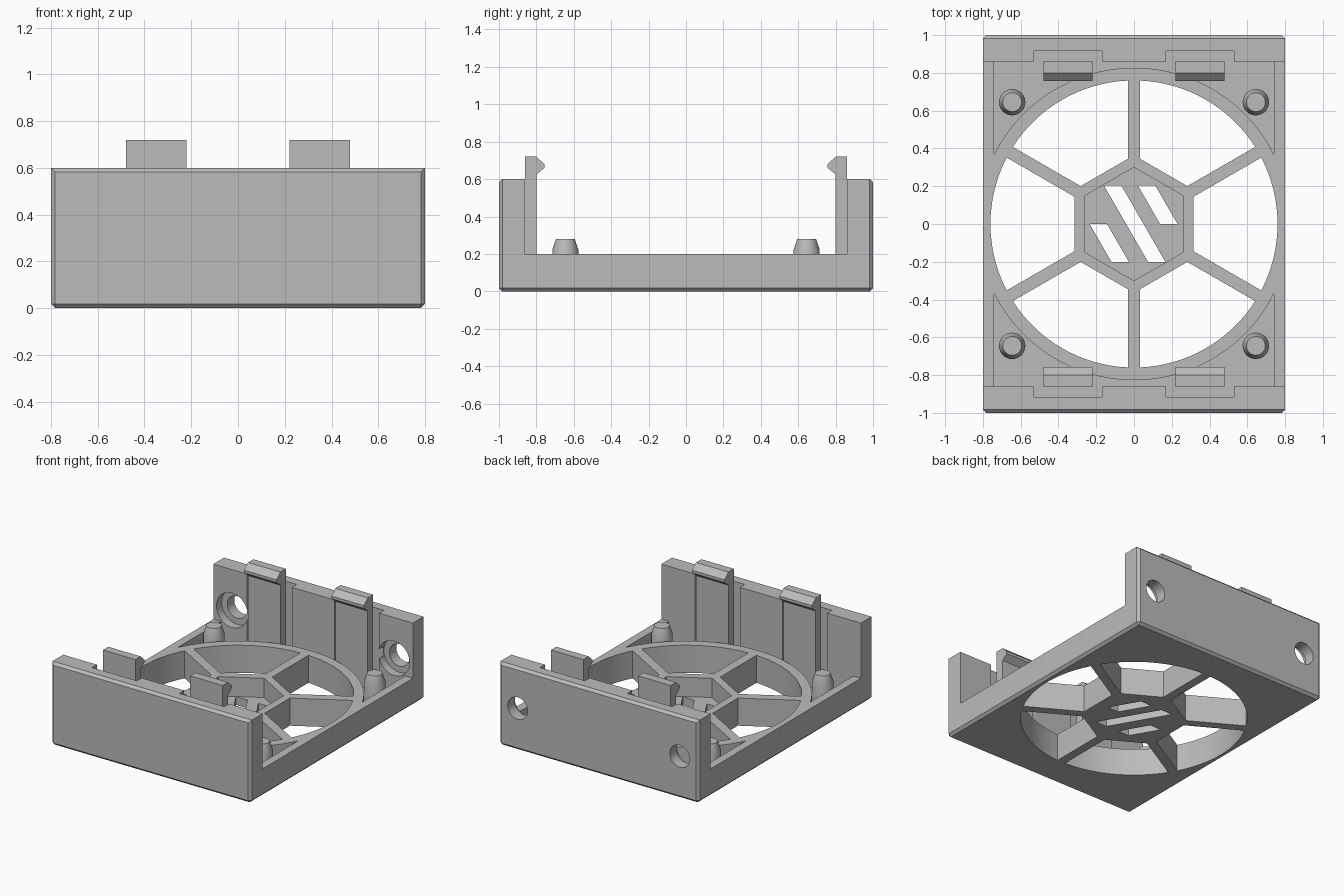
import bpy, bmesh, math
from math import sin, cos, pi, radians, sqrt, asin
from mathutils import Matrix

cube = bpy.data.objects.get("Cube")
if cube:
    bpy.data.objects.remove(cube, do_unlink=True)

grey = bpy.data.materials.new("plain grey")
grey.use_nodes = True
colour = (0.5, 0.5, 0.5, 1)
grey.diffuse_color = colour
grey.node_tree.nodes["Principled BSDF"].inputs["Base Color"].default_value = colour

FLOOR = 0.06    # floor of the sunken areas
DECK = 0.2      # top of the base plate


def make(name, bm):
    bmesh.ops.recalc_face_normals(bm, faces=bm.faces)
    mesh = bpy.data.meshes.new(name)
    bm.to_mesh(mesh)
    bm.free()
    mesh.materials.append(grey)
    ob = bpy.data.objects.new(name, mesh)
    bpy.context.collection.objects.link(ob)
    return ob


def add_prism(bm, points, axis, lo, hi):
    """Extrude a 2D outline along z (points are x,y) or x (points are y,z)."""
    place = (lambda p, h: (p[0], p[1], h)) if axis == "z" else (lambda p, h: (h, p[0], p[1]))
    face = bm.faces.new([bm.verts.new(place(p, lo)) for p in points])
    out = bmesh.ops.extrude_face_region(bm, geom=[face])
    step = place((0, 0), hi - lo)
    bmesh.ops.translate(bm, vec=step, verts=[v for v in out["geom"] if isinstance(v, bmesh.types.BMVert)])


def add_box(bm, x0, x1, y0, y1, z0, z1):
    add_prism(bm, [(x0, y0), (x1, y0), (x1, y1), (x0, y1)], "z", z0, z1)


def add_rod_y(bm, x, z, r, y0, y1):
    m = Matrix.Translation((x, (y0 + y1) / 2, z)) @ Matrix.Rotation(pi / 2, 4, "X")
    bmesh.ops.create_cone(bm, cap_ends=True, segments=40, radius1=r, radius2=r, depth=y1 - y0, matrix=m)


def cut(target, bm):
    cutter = make("cutter", bm)
    cutter.hide_render = True
    mod = target.modifiers.new("cut", "BOOLEAN")
    mod.operation, mod.solver, mod.object = "DIFFERENCE", "EXACT", cutter
    bpy.context.view_layer.objects.active = target
    bpy.ops.object.modifier_apply(modifier=mod.name)
    bpy.data.objects.remove(cutter, do_unlink=True)


def smooth(ob):
    bpy.ops.object.select_all(action="DESELECT")
    ob.select_set(True)
    bpy.context.view_layer.objects.active = ob
    bpy.ops.object.shade_smooth_by_angle(angle=radians(30))


# Outer block with chamfered bottom and end-wall edges
bm = bmesh.new()
add_box(bm, -0.8, 0.8, -1, 1, 0, 0.6)
edges = [e for e in bm.edges
         if all(v.co.z < 0.01 for v in e.verts) or abs(e.verts[0].co.y - e.verts[1].co.y) < 0.01]
bmesh.ops.bevel(bm, geom=edges, offset=0.018, segments=1, affect="EDGES")
body = make("bracket_body", bm)

# Channel between the two end walls
bm = bmesh.new()
add_box(bm, -1, 1, -0.86, 0.86, DECK, 1)
cut(body, bm)

# Sunken areas outside the ring
bm = bmesh.new()
R = 0.827
end = math.acos(0.74 / R)
for s in (-1, 1):
    arc = [end + (pi - 2 * end) * i / 48 for i in range(49)]
    outline = [(-0.74, s * 0.86), (0.74, s * 0.86)] + [(R * cos(a), s * R * sin(a)) for a in arc]
    add_prism(bm, outline, "z", FLOOR, 0.3)
cut(body, bm)

# Six openings, leaving the spokes and the hexagonal hub
bm = bmesh.new()
R, HALF, HUB = 0.76, 0.0325, 0.315
t = (HUB - HALF * 0.5) / cos(pi / 6)
v = t * 0.5 - HALF * cos(pi / 6)
a1 = pi / 6 - asin(HALF / R)
local = [(HUB, v), (HUB, -v)] + [(R * cos(a), R * sin(a)) for a in [-a1 + 2 * a1 * i / 16 for i in range(17)]]
for k in range(6):
    c, s = cos(k * pi / 3), sin(k * pi / 3)
    add_prism(bm, [(x * c - y * s, x * s + y * c) for x, y in local], "z", -0.1, 0.3)
cut(body, bm)

# Hollow of the hub
bm = bmesh.new()
rad = 0.26 / cos(pi / 6)
add_prism(bm, [(rad * cos(pi / 6 + k * pi / 3), rad * sin(pi / 6 + k * pi / 3)) for k in range(6)],
          "z", FLOOR, 0.3)
cut(body, bm)

# Slanted vent slots: top left x, top y, bottom y
bm = bmesh.new()
for x, y0, y1 in ((-0.16, 0.205, -0.2), (0.02, 0.205, 0.0), (-0.235, 0.0, -0.2)):
    dx = (y0 - y1) * math.tan(pi / 6)
    add_prism(bm, [(x, y0), (x + 0.092, y0), (x + 0.092 + dx, y1), (x + dx, y1)], "z", -0.1, 0.1)
cut(body, bm)

# Recesses in the walls behind the clips
bm = bmesh.new()
for sx in (-1, 1):
    for y0, y1 in ((-0.915, -0.855), (0.855, 0.915)):
        add_box(bm, sx * 0.35 - 0.18, sx * 0.35 + 0.18, y0, y1, FLOOR, 0.8)
cut(body, bm)

# Counterbored screw holes in the back wall
for r, y0, y1 in ((0.08, 0.8, 1.1), (0.125, 0.8, 0.92)):
    bm = bmesh.new()
    for sx in (-1, 1):
        add_rod_y(bm, sx * 0.65, 0.305, r, y0, y1)
    cut(body, bm)
smooth(body)

# Snap clips with inward hooks
hook = [(0.862, FLOOR - 0.01), (0.80, FLOOR - 0.01), (0.80, 0.625), (0.757, 0.66),
        (0.757, 0.68), (0.80, 0.72), (0.862, 0.72)]
for sy, end_name in ((-1, "front"), (1, "back")):
    for sx, side in ((1, "left"), (-1, "right")):
        bm = bmesh.new()
        add_prism(bm, [(sy * y, z) for y, z in hook], "x", sx * 0.35 - 0.13, sx * 0.35 + 0.13)
        make(f"{end_name}_{side}_clip", bm)

        # Tapered locating post
        bm = bmesh.new()
        rings = []
        for r, z in ((0.07, FLOOR - 0.01), (0.07, 0.22), (0.05, 0.28)):
            rings.append([bm.verts.new((sx * 0.645 + r * cos(i * pi / 16),
                                        sy * 0.645 + r * sin(i * pi / 16), z)) for i in range(32)])
        for low, high in zip(rings, rings[1:]):
            for i in range(32):
                j = (i + 1) % 32
                bm.faces.new((low[i], low[j], high[j], high[i]))
        bm.faces.new(rings[0])
        bm.faces.new(rings[-1])
        smooth(make(f"{end_name}_{side}_post", bm))
